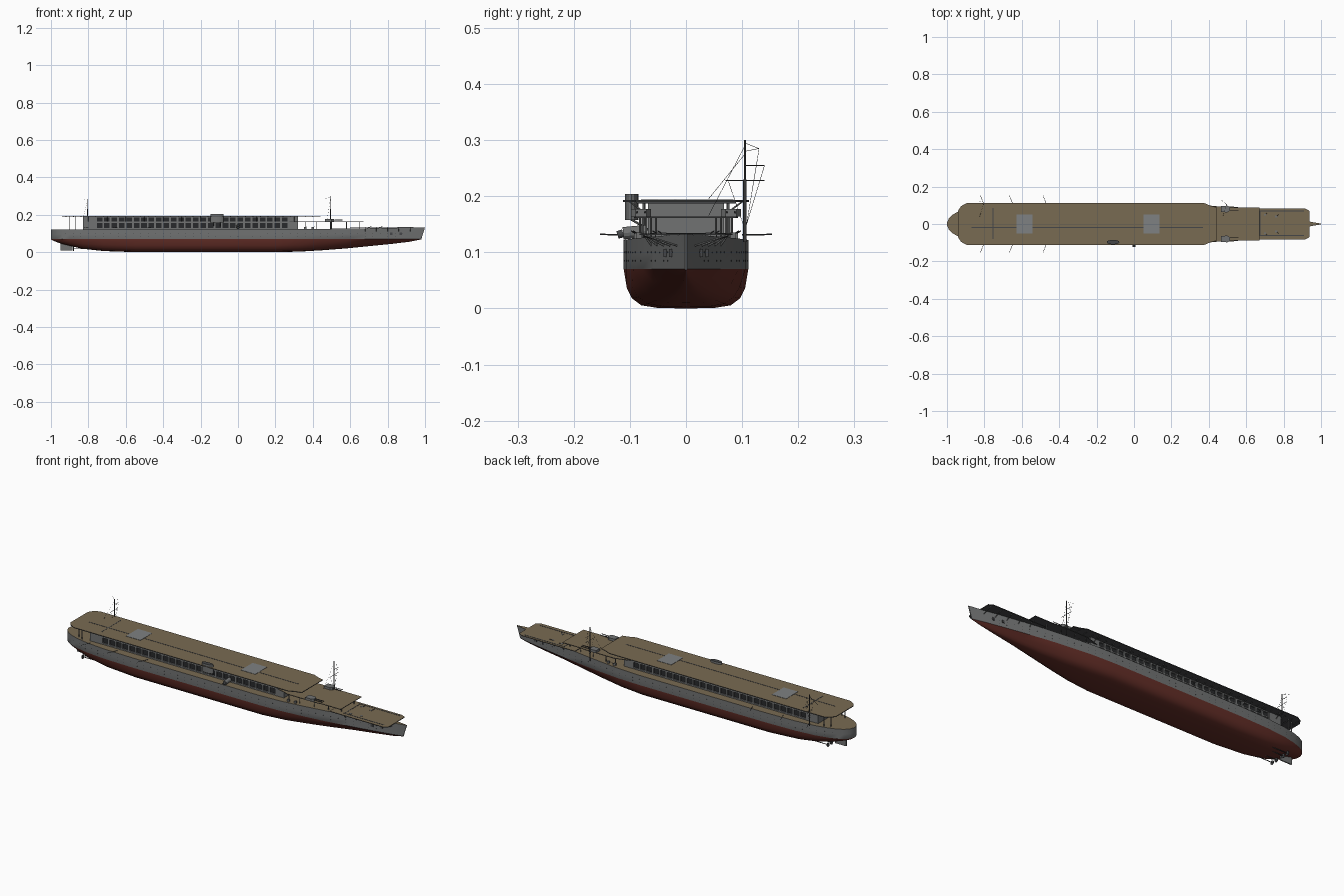
import bpy, bmesh, math
from mathutils import Vector, Matrix

if "Cube" in bpy.data.objects:
    bpy.data.objects.remove(bpy.data.objects["Cube"])


def material(name, rgb):
    m = bpy.data.materials.new(name)
    m.diffuse_color = (*rgb, 1)
    m.use_nodes = True
    m.node_tree.nodes["Principled BSDF"].inputs["Base Color"].default_value = m.diffuse_color
    return m


GREY = material("hull_grey", (0.165, 0.17, 0.17))
RED = material("bottom_red", (0.125, 0.027, 0.02))
TAN = material("deck_tan", (0.19, 0.145, 0.085))
DARK = material("dark_opening", (0.022, 0.023, 0.025))
LIGHT = material("lift_grey", (0.21, 0.22, 0.225))
STEEL = material("dark_steel", (0.06, 0.062, 0.065))


def finish(name, bm, *mats):
    bmesh.ops.recalc_face_normals(bm, faces=bm.faces[:])
    me = bpy.data.meshes.new(name)
    bm.to_mesh(me)
    bm.free()
    for m in mats:
        me.materials.append(m)
    ob = bpy.data.objects.new(name, me)
    bpy.context.collection.objects.link(ob)
    return ob


def boxes(name, mat, items):
    """items: (x0, x1, y0, y1, z0, z1)"""
    bm = bmesh.new()
    for x0, x1, y0, y1, z0, z1 in items:
        mx = Matrix.Translation(((x0 + x1) / 2, (y0 + y1) / 2, (z0 + z1) / 2))
        mx = mx @ Matrix.Diagonal((x1 - x0, y1 - y0, z1 - z0, 1))
        bmesh.ops.create_cube(bm, size=1, matrix=mx)
    return finish(name, bm, mat)


def rods(name, mat, items, sides=6):
    """items: (start, end, radius)"""
    bm = bmesh.new()
    for a, b, r in items:
        a, b = Vector(a), Vector(b)
        d = b - a
        mx = Matrix.Translation((a + b) / 2) @ d.to_track_quat('Z', 'Y').to_matrix().to_4x4()
        bmesh.ops.create_cone(bm, cap_ends=True, segments=sides, radius1=r, radius2=r,
                              depth=d.length, matrix=mx)
    return finish(name, bm, mat)


def prism(name, mats, outline, z0, z1):
    """Extruded plan outline; the top face takes the first material, the rest the last."""
    bm = bmesh.new()
    f = bm.faces.new([bm.verts.new((x, y, z0)) for x, y in outline])
    top = bmesh.ops.extrude_face_region(bm, geom=[f])["geom"]
    for v in top:
        if isinstance(v, bmesh.types.BMVert):
            v.co.z = z1
    for f in bm.faces:
        f.material_index = 0 if all(v.co.z > (z0 + z1) / 2 for v in f.verts) else len(mats) - 1
    return finish(name, bm, *mats)


def both(half):
    return half + [(x, -y) for x, y in reversed(half)]


# Hull: stations of (x, half width, keel height, V-shape amount)
WL = 0.07
ST = [(-1, .006, .068, 0), (-.99, .03, .062, .2), (-.97, .05, .054, .3), (-.94, .066, .044, .35),
      (-.9, .08, .034, .3), (-.83, .095, .018, .2), (-.72, .106, .006, .1), (-.55, .111, 0, 0),
      (-.2, .111, 0, 0), (.2, .111, 0, 0), (.33, .106, .003, .15), (.45, .094, .010, .35),
      (.58, .078, .020, .6), (.7, .058, .032, .8), (.82, .036, .044, .9), (.92, .016, .056, 1),
      (1, .002, .068, 1)]
PROFILE = [(0, 0), (.45, .012), (.72, .08), (.87, .26), (.95, .52), (1, 1)]


def deck_z(x):
    return .122 + .011 * max(0, (x - .2) / .8) ** 1.3


def half_width(x):
    for a, b in zip(ST, ST[1:]):
        if a[0] <= x <= b[0]:
            return a[1] + (b[1] - a[1]) * (x - a[0]) / (b[0] - a[0])
    return 0


bm = bmesh.new()
rings = []
for x, w, k, v in ST:
    side = []
    for p, h in PROFILE:
        side.append((x - (.02 if x == 1 else 0), w * (p + (h - p) * v * .75), k + (WL - k) * h))
    side.append((x - (.01 if x == 1 else 0), w, (WL + deck_z(x)) / 2))
    side.append((x, w, deck_z(x)))
    pts = side[::-1] + [(a, -b, c) for a, b, c in side[1:]]
    rings.append([bm.verts.new(p) for p in pts])
for r, s in zip(rings, rings[1:]):
    for i in range(len(r)):
        j = (i + 1) % len(r)
        f = bm.faces.new((r[i], r[j], s[j], s[i]))
        f.smooth = True
        if j == 0:
            f.material_index = 2
            f.smooth = False
        elif 2 <= i < len(r) - 3:
            f.material_index = 1
bm.faces.new(rings[0])
bm.faces.new(rings[-1])
hull = finish("hull", bm, GREY, RED, TAN)
bpy.context.view_layer.objects.active = hull
hull.select_set(True)
bpy.ops.object.shade_smooth_by_angle(angle=math.radians(35))

# Rudder, shafts and propellers
boxes("rudder", GREY, [(-.95, -.885, -.003, .003, .008, .045)])
gear = []
for y in (-.055, -.025, .025, .055):
    gear += [((-.88, y, .018), (-.7, y, .018), .002), ((-.882, y, .018), (-.878, y, .018), .011)]
rods("propellers_and_shafts", STEEL, gear, 8)

# Portholes and anchors
holes = []
for i in range(46):
    x = -.92 + i * .04
    for s in (-1, 1):
        y = s * half_width(x)
        for z in ((.1, .085) if i % 3 else (.1,)):
            holes.append(((x, y - s * .002, z), (x, y + s * .0006, z), .0016))
rods("portholes", DARK, holes)
boxes("anchors", STEEL, [(x - .006, x + .006, s * half_width(x) - .004, s * half_width(x) + .004, .092, .106)
                         for x in (.82, .87) for s in (-1, 1)])

# Three flight decks
prism("upper_flight_deck", (TAN, STEEL),
      both([(-.94, .072), (-.925, .095), (-.895, .112), (.375, .112), (.41, .097), (.44, .09)]), .1895, .193)
prism("middle_flight_deck", (TAN, STEEL),
      both([(.27, .066), (.36, .093), (.53, .093), (.56, .089), (.67, .089)]), .161, .164)
prism("lower_flight_deck", (TAN, STEEL),
      both([(.6, .083), (.915, .083), (.938, .07)]), .1305, .1335)

# Lifts and deck markings
boxes("deck_lifts", LIGHT, [(x, x + .085, -.05, .05, .193, .1945) for x in (-.628, .052)])
marks = [(-.87, .37, -.021, -.017, .193, .1939), (-.756, -.752, -.08, .085, .193, .1938)]
for y in (-.062, .07):
    marks.append((.67, .91, y - .002, y + .002, .1335, .1345))
marks.append((.672, .676, -.062, .07, .1335, .1344))
boxes("deck_lines", STEEL, marks)

# Hangar: dark recessed wall, solid ends, posts and gallery
boxes("hangar_wall", DARK, [(-.8, .3, -.06, .06, .12, .19)])
boxes("hangar_ends", GREY, [(-.83, -.76, -.068, .068, .12, .19), (.27, .32, -.068, .068, .12, .19)])
frame = []
for s in (-1, 1):
    ya, yb = sorted((s * .059, s * .067))
    for i in range(27):
        x = -.76 + i * 1.03 / 26
        frame.append((x - .005, x + .005, ya, yb, .12, .19))
    for z0, z1 in ((.12, .129), (.157, .164), (.184, .19)):
        frame.append((-.77, .28, ya, yb, z0, z1))
boxes("hangar_frames", GREY, frame)

# Deck supports, brackets and underside beams
props = []
beams = []
for s in (-1, 1):
    for x, y in ((-.9, .06), (-.87, .075)):
        props.append(((x, s * y, .12), (x, s * y, .19), .0025))
    for x in (.36, .42, .5, .58, .65):
        y = half_width(x) * .8
        props.append(((x, s * y, .12), (x, s * y, .162), .0018))
    for x in (.68, .74, .8, .86, .92):
        props.append(((x, s * half_width(x), .112), (x, s * .075, .131), .0018))
    for i in range(12):
        x = -.8 + i * .1
        props.append(((x, s * .066, .165), (x, s * .1, .19), .0015))
for i in range(34):
    x = -.92 + i * .04
    beams.append((x - .002, x + .002, -.088, .088, .187, .19))
rods("deck_supports", GREY, props)
boxes("deck_beams", STEEL, beams)

# Twin gun turrets on the middle deck
for s, n in ((-1, "right"), (1, "left")):
    prism(n + "_gun_turret", (GREY,),
          [(.465, s * .08 - .016), (.5, s * .08 - .018), (.512, s * .08 - .01), (.512, s * .08 + .01),
           (.5, s * .08 + .018), (.465, s * .08 + .016)], .164, .177)
    rods(n + "_gun_barrels", STEEL, [((.505, s * .08 + d, .171), (.56, s * .08 + d, .172), .002)
                                     for d in (-.007, .007)])

# Bridge island on its sponson
oval = [(-.112 + .034 * math.cos(t * math.pi / 8), -.097 + .012 * math.sin(t * math.pi / 8)) for t in range(16)]
prism("bridge_island", (STEEL, GREY), oval, .158, .204)
rods("bridge_struts", GREY, [((x, -.066, .14), (x, -.1, .16), .002) for x in (-.13, -.095)])

# Side funnel
rods("side_funnel", GREY, [((0, -.07, .138), (0, -.112, .134), .011)], 12)
rods("funnel_mouth", STEEL, [((0, -.112, .134), (0, -.122, .131), .007)], 12)

# Light guns along the hull edge
guns, barrels = [], []
for s in (-1, 1):
    for x in (.36, .4, .7, .76):
        y = s * half_width(x) * .85
        guns.append((x - .006, x + .006, y - .005, y + .005, .122, .135))
        barrels.append(((x, y, .132), (x + .012, y + s * .01, .138), .0012))
boxes("light_gun_mounts", GREY, guns)
rods("light_gun_barrels", STEEL, barrels)

# Side booms
rods("side_booms", STEEL, [((x, s * .1, .131), (x - .022, s * .153, .132), .0013)
                           for x in (-.8, -.645, -.465) for s in (-1, 1)])

# Masts with yards and rigging
for n, x, top in (("fore", .495, .3), ("aft", -.805, .285)):
    y = .105
    rods(n + "_mast", STEEL, [((x, y, .118), (x, y, .23), .003), ((x, y, .23), (x, y, top), .0016),
                              ((x, .07, .228), (x, .14, .228), .001), ((x, y, .255), (x, .14, .255), .001)])
    rods(n + "_rigging", STEEL, [((x, y, top - .005), (x - .03, .13, .285), .0004),
                                 ((x, .13, .283), (x, .108, .15), .0004),
                                 ((x, .14, .255), (x, .108, .15), .0004),
                                 ((x, .075, .228), (x, .102, .15), .0004),
                                 ((x, y, top - .01), (x - .02, .04, .195 if x < 0 else .165), .0004)], 4)
